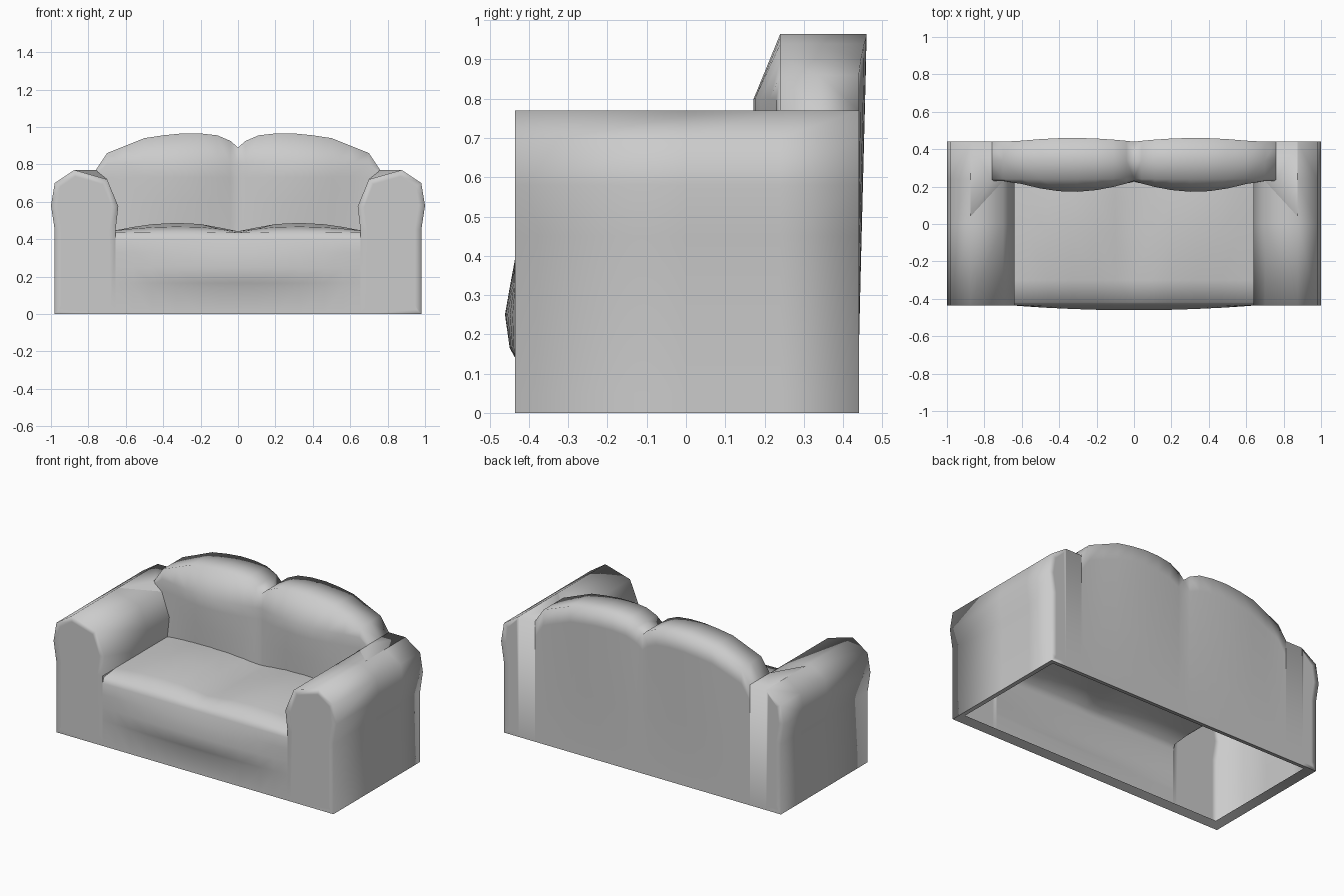
import bpy, bmesh, math

if "Cube" in bpy.data.objects:
    bpy.data.objects.remove(bpy.data.objects["Cube"])


def finish(name, bm, angle):
    """Turn a half-model bmesh into a mirrored, smooth-shaded object."""
    mesh = bpy.data.meshes.new(name)
    bm.to_mesh(mesh)
    bm.free()
    ob = bpy.data.objects.new(name, mesh)
    bpy.context.collection.objects.link(ob)
    mir = ob.modifiers.new("mirror", 'MIRROR')
    mir.use_clip = True
    bpy.ops.object.select_all(action='DESELECT')
    ob.select_set(True)
    bpy.context.view_layer.objects.active = ob
    bpy.ops.object.shade_smooth_by_angle(angle=math.radians(angle))
    return ob


def skin(bm, rows):
    """Skin neighbouring rows of points with quads; short rows stop early."""
    vs = [[bm.verts.new(p) for p in row] for row in rows]
    for a, b in zip(vs, vs[1:]):
        for j in range(min(len(a), len(b)) - 1):
            bm.faces.new((a[j], b[j], b[j + 1], a[j + 1]))
    return vs


def lobe(x):
    """Cushion swelling: 0 at the centre and the arm, 1 between."""
    return max(0.0, math.sin(math.pi * min(x / 0.65, 1.0))) ** 0.9


# Seat with bulging front and two soft humps
rows = []
for x in (0, 0.1, 0.2, 0.33, 0.46, 0.56, 0.655):
    f = 1 - (x / 0.655) ** 2
    b = 0.04 * lobe(x) - 0.01 * max(0, 1 - x / 0.2)
    sec = [(-0.435, 0), (-0.435, 0.14), (-0.435 - 0.014 * f, 0.165),
           (-0.435 - 0.026 * f, 0.25), (-0.435 - 0.012 * f, 0.33),
           (-0.434, 0.40), (-0.42, 0.435 + 0.1 * b), (-0.3, 0.447 + 0.5 * b),
           (-0.05, 0.447 + b), (0.12, 0.447 + b), (0.24, 0.447 + 0.7 * b)]
    rows.append([(x, y, z) for y, z in sec])
bm = bmesh.new()
skin(bm, rows)
finish("seat", bm, 80)

# Backrest with two arched cushions
rows = []
for x, h in ((0, 0.89), (0.04, 0.925), (0.11, 0.955), (0.2, 0.965), (0.3, 0.965),
             (0.4, 0.955), (0.5, 0.94), (0.6, 0.90), (0.7, 0.86), (0.76, 0.77)):
    b = lobe(x)
    sec = [(0.225 - 0.035 * b, 0.44), (0.228 - 0.05 * b, 0.60),
           (0.23 - 0.058 * b, 0.73), (0.23 - 0.058 * b, min(0.80, h - 0.02)),
           (0.24, h), (0.34, h), (0.44 + 0.02 * b, h),
           (0.44 + 0.018 * b, h - 0.1), (0.44 + 0.006 * b, 0.4), (0.44, 0.15), (0.44, 0)]
    rows.append([(x, y, z) for y, z in sec])
bm = bmesh.new()
skin(bm, rows)
finish("backrest", bm, 100)

# Wings filling the corner between backrest and arm tops
bm = bmesh.new()
skin(bm, [[(0.70, 0.23, 0.72), (0.76, 0.235, 0.77), (0.76, 0.44, 0.77), (0.76, 0.44, 0)],
          [(0.85, 0.03, 0.762), (0.875, 0.04, 0.77), (0.875, 0.44, 0.77), (0.875, 0.44, 0)]])
finish("backrest_wings", bm, 100)

# Arms: rounded profile, capped at the front and behind
outer = [(0.98, 0), (0.98, 0.05), (0.98, 0.45), (1.0, 0.58), (0.98, 0.70), (0.875, 0.77)]
inner = [(0.70, 0.72), (0.64, 0.575), (0.655, 0.445)]
bm = bmesh.new()
st = skin(bm, [[(x, y, z) for x, z in prof] for prof, y in
               ((outer + inner, -0.435), (outer + inner, 0.0),
                (outer + inner, 0.24), (outer, 0.44))])
caps = [bm.faces.new(st[0] + [bm.verts.new((0.655, -0.435, 0))]),
        bm.faces.new((st[3] + [bm.verts.new((0.875, 0.44, 0))])[::-1])]
bm.normal_update()
bmesh.ops.inset_individual(bm, faces=caps, thickness=0.035)
finish("arms", bm, 100)

# Folded-in rim around the open underside
rim = [(0, -0.435), (0.98, -0.435), (0.98, 0.44), (0, 0.44)]
fold = [(0, -0.385), (0.93, -0.385), (0.93, 0.39), (0, 0.39)]
bm = bmesh.new()
skin(bm, [[(xi, yi, 0.02), (xo, yo, 0)] for (xo, yo), (xi, yi) in zip(rim, fold)])
finish("base_rim", bm, 60)
